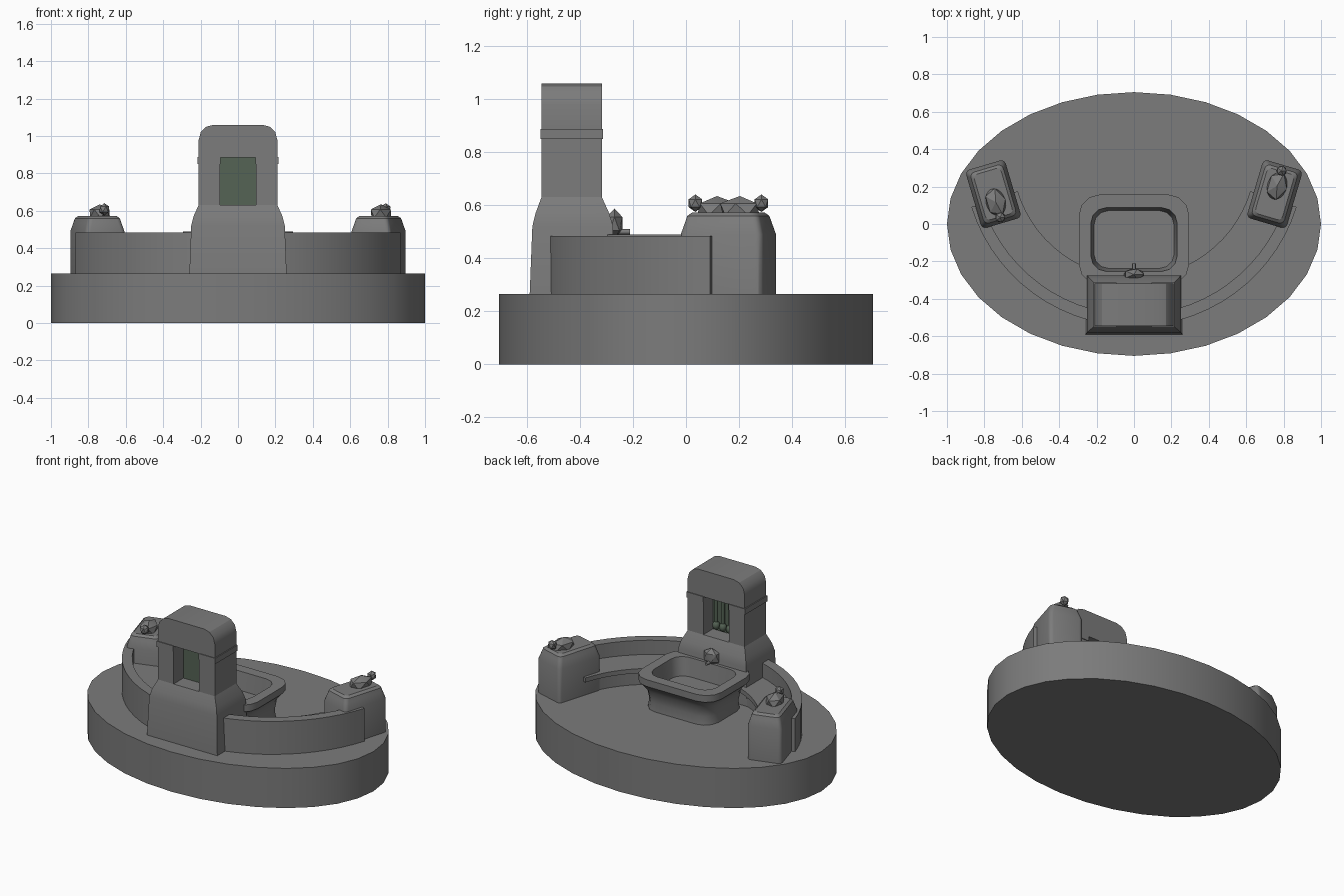
import bpy, bmesh, math
from mathutils import Matrix, Vector

if "Cube" in bpy.data.objects:
    bpy.data.objects.remove(bpy.data.objects["Cube"])


def material(name, color):
    m = bpy.data.materials.new(name)
    m.use_nodes = True
    m.diffuse_color = color
    m.node_tree.nodes["Principled BSDF"].inputs["Base Color"].default_value = color
    return m


stone = material("grey stone", (0.2, 0.2, 0.2, 1))
green = material("dark green", (0.09, 0.125, 0.09, 1))


def finish(name, bm, mat=stone, angle=30):
    bmesh.ops.recalc_face_normals(bm, faces=bm.faces)
    mesh = bpy.data.meshes.new(name)
    bm.to_mesh(mesh)
    bm.free()
    mesh.materials.append(mat)
    ob = bpy.data.objects.new(name, mesh)
    bpy.context.collection.objects.link(ob)
    bpy.ops.object.select_all(action='DESELECT')
    ob.select_set(True)
    bpy.context.view_layer.objects.active = ob
    bpy.ops.object.shade_smooth_by_angle(angle=math.radians(angle))
    return ob


def loft(name, rings, mat=stone, angle=30):
    """Skin a stack of matching point rings and cap both ends."""
    bm = bmesh.new()
    loops = [[bm.verts.new(p) for p in ring] for ring in rings]
    n = len(loops[0])
    for a, b in zip(loops, loops[1:]):
        for i in range(n):
            j = (i + 1) % n
            bm.faces.new((a[i], a[j], b[j], b[i]))
    bm.faces.new(loops[0])
    bm.faces.new(loops[-1])
    return finish(name, bm, mat, angle)


def rounded(hx, hy, r, z, cx=0, cy=0, steps=3):
    """Rounded rectangle at height z."""
    pts = []
    for k, (sx, sy) in enumerate(((1, 1), (-1, 1), (-1, -1), (1, -1))):
        for i in range(steps + 1):
            a = math.pi / 2 * (k + i / steps)
            pts.append((cx + sx * (hx - r) + r * math.cos(a),
                        cy + sy * (hy - r) + r * math.sin(a), z))
    return pts


def rect(hx, y0, y1, z, cx=0):
    return [(cx - hx, y0, z), (cx + hx, y0, z), (cx + hx, y1, z), (cx - hx, y1, z)]


def box(name, hx, y0, y1, z0, z1, cx=0, mat=stone):
    return loft(name, [rect(hx, y0, y1, z, cx) for z in (z0, z1)], mat)


def arc(name, r0, r1, z0, z1, half_angle, steps=28):
    """Curved bar around the plaza centre, open towards the back."""
    rings = []
    for i in range(steps + 1):
        a = math.radians(-90 + half_angle * (2 * i / steps - 1))
        rings.append([(r * math.cos(a), 0.365 + r * math.sin(a), z)
                      for r, z in ((r0, z0), (r1, z0), (r1, z1), (r0, z1))])
    return loft(name, rings)


def ball(name, center, size, subdiv=1, mat=stone, turn=0, angle=30):
    bm = bmesh.new()
    bmesh.ops.create_icosphere(bm, subdivisions=subdiv, radius=1)
    bm.transform(Matrix.Translation(center) @ Matrix.Rotation(turn, 4, 'Z')
                 @ Matrix.Diagonal((*size, 1)))
    return finish(name, bm, mat, angle)


def rod(name, start, end, r, mat=stone):
    a, b = Vector(start), Vector(end)
    bm = bmesh.new()
    bmesh.ops.create_cone(bm, cap_ends=True, segments=8, radius1=r, radius2=r,
                          depth=(b - a).length)
    bm.transform(Matrix.Translation((a + b) / 2)
                 @ (b - a).to_track_quat('Z', 'Y').to_matrix().to_4x4())
    return finish(name, bm, mat, 50)


# Oval platform
FLOOR = 0.265
oval = [(math.cos(math.tau * i / 32), 0.705 * math.sin(math.tau * i / 32)) for i in range(32)]
loft("platform", [[(x, y, z) for x, y in oval] for z in (0, FLOOR)])

# Curved back wall and bench
arc("curved_wall", 0.85, 0.912, FLOOR, 0.485, 72.5)
arc("bench_support", 0.69, 0.86, FLOOR, 0.37, 73)
arc("bench_seat", 0.65, 0.86, 0.36, 0.39, 73)

# Basin with hollow, flared body and rim
basin = [(0.25, 0.195, 0.10, FLOOR), (0.245, 0.19, 0.10, 0.32), (0.255, 0.2, 0.10, 0.39),
         (0.285, 0.23, 0.11, 0.435), (0.295, 0.24, 0.11, 0.445), (0.295, 0.24, 0.11, 0.49),
         (0.23, 0.17, 0.08, 0.49), (0.215, 0.155, 0.08, 0.37)]
loft("basin", [rounded(hx, hy, r, z, 0, -0.083) for hx, hy, r, z in basin], angle=35)

# Tower pedestal
loft("tower_base", [rect(0.26, -0.59, -0.272, FLOOR), rect(0.25, -0.58, -0.275, 0.52),
                    rect(0.238, -0.568, -0.29, 0.57), rect(0.21, -0.545, -0.318, 0.632)])

# Two posts with collars, mirrored
for side, s in (("left", 1), ("right", -1)):
    box(side + "_post", 0.0575, -0.545, -0.318, 0.62, 0.89, s * 0.1525)
    box(side + "_collar", 0.0615, -0.55, -0.313, 0.85, 0.888, s * 0.1555)

# Rounded head block
head = [(-0.21, 0.885), (0.21, 0.885)]
for k in range(2):
    for i in range(4):
        a = math.pi / 2 * (k + i / 3)
        head.append(((0.13 if k == 0 else -0.13) + 0.08 * math.cos(a), 0.98 + 0.08 * math.sin(a)))
loft("tower_head", [[(x, y, z) for x, z in head] for y in (-0.545, -0.318)])

# Green panel with hanging rods in the opening
box("window_panel", 0.097, -0.44, -0.42, 0.625, 0.89, mat=green)
for i, x in enumerate((-0.05, 0, 0.05)):
    rod(f"hanging_rod_{i}", (x, -0.39, 0.89), (x, -0.39, 0.69), 0.012, green)
    ball(f"hanging_bulb_{i}", (x, -0.39, 0.68), (0.024, 0.024, 0.03), 2, green, angle=60)

# Spout
ball("spout_head", (0, -0.27, 0.53), (0.062, 0.035, 0.058))
rod("spout_pipe", (0, -0.27, 0.5), (0, -0.212, 0.5), 0.01)

# Rotated end pedestals, each with a faceted stone and a small knob
for side, s in (("left", 1), ("right", -1)):
    c = Vector((s * 0.752, 0.16, 0))
    turn = math.radians(-16.5 * s)
    ped = loft(side + "_pedestal", [rounded(0.11 - d, 0.162 - d, 0.025, z) for d, z in
                                    ((0, FLOOR), (0, 0.49), (0.013, 0.535), (0.02, 0.56), (0.035, 0.573))])
    ped.matrix_world = Matrix.Translation(c) @ Matrix.Rotation(turn, 4, 'Z')
    out = Vector((math.sin(math.radians(16.5)), s * math.cos(math.radians(16.5)), 0))
    ball(side + "_rock", c + out * 0.045 + Vector((0, 0, 0.585)), (0.06, 0.085, 0.05), turn=turn)
    ball(side + "_knob", c + out * 0.13 + Vector((0, 0, 0.608)), (0.03, 0.03, 0.033))
